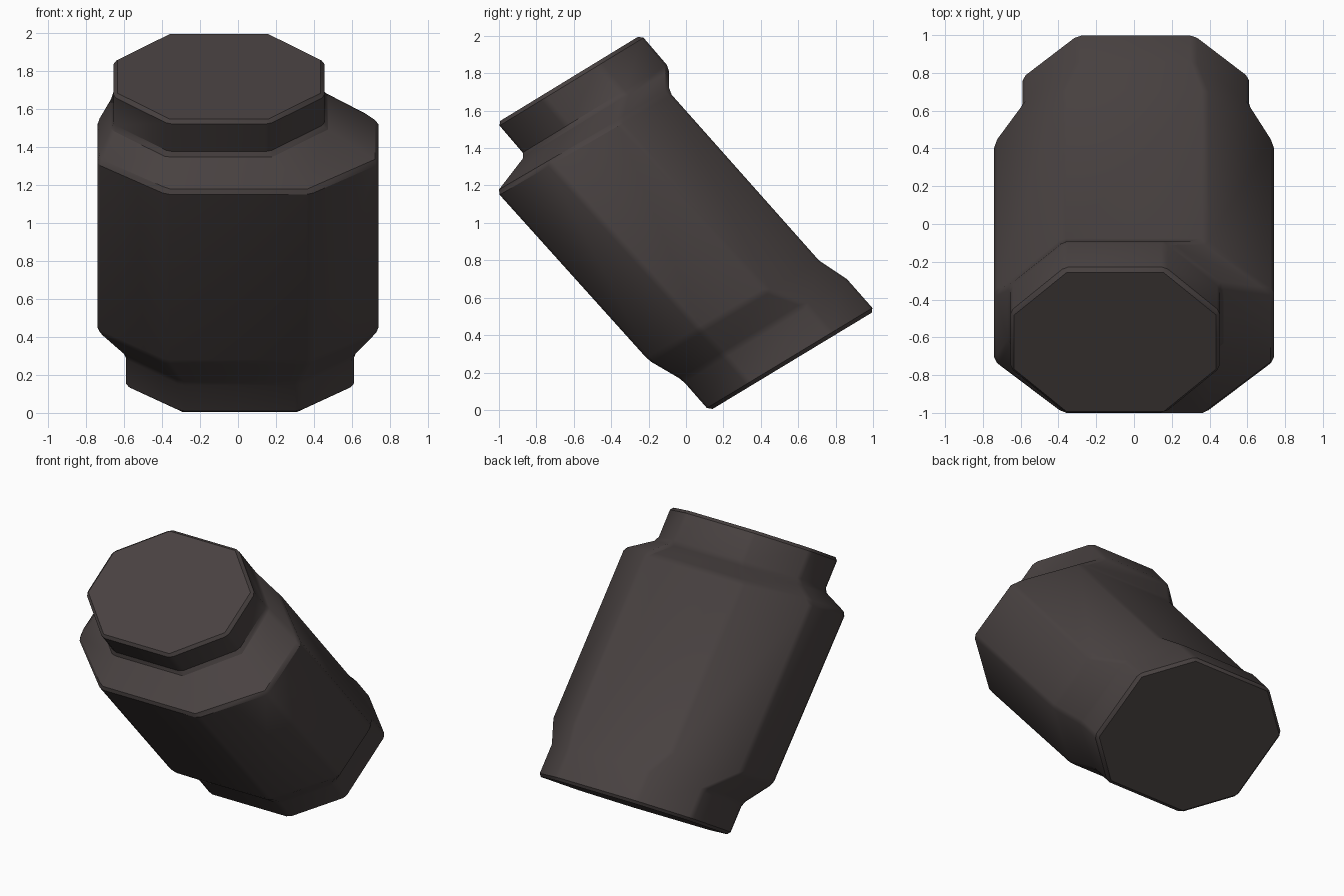
import bpy, bmesh, math

# Remove the default cube
cube = bpy.data.objects.get("Cube")
if cube:
    bpy.data.objects.remove(cube)

# Single dark material
charcoal = bpy.data.materials.new("charcoal brown")
charcoal.use_nodes = True
colour = (0.066, 0.054, 0.053, 1)
charcoal.diffuse_color = colour
charcoal.node_tree.nodes["Principled BSDF"].inputs["Base Color"].default_value = colour


def octagon(bm, cx, hx, flat, front, back, side):
    """Stretched octagon in the tilted plane through the front and back (y, z) points."""
    corners = [(-flat, -1), (flat, -1), (hx, -side), (hx, side),
               (flat, 1), (-flat, 1), (-hx, side), (-hx, -side)]
    ring = []
    for x, v in corners:
        t = (v + 1) / 2
        y = front[0] + (back[0] - front[0]) * t
        z = front[1] + (back[1] - front[1]) * t
        ring.append(bm.verts.new((cx + x, y, z)))
    return ring


# Rings from base to top: centre x, half width, flat half width, front, back, side ratio
rings = [
    (0.01, 0.60, 0.31, (0.125, -0.005), (1.01, 0.53), 0.50),   # base
    (0.01, 0.60, 0.31, (-0.02, 0.16), (0.86, 0.70), 0.50),     # lower step
    (0.00, 0.74, 0.38, (-0.20, 0.265), (0.71, 0.80), 0.40),    # body bottom
    (0.00, 0.74, 0.38, (-1.01, 1.165), (-0.09, 1.70), 0.41),   # shoulder
    (-0.10, 0.555, 0.265, (-0.86, 1.36), (-0.09, 1.83), 0.39), # neck
    (-0.10, 0.555, 0.265, (-1.01, 1.535), (-0.24, 2.005), 0.39),  # cap
]

# Loft the sheared body through the rings
bm = bmesh.new()
loops = [octagon(bm, *r) for r in rings]
for low, high in zip(loops, loops[1:]):
    for i in range(8):
        j = (i + 1) % 8
        bm.faces.new((low[i], low[j], high[j], high[i]))
bm.faces.new(loops[0][::-1])
bm.faces.new(loops[-1])
bmesh.ops.recalc_face_normals(bm, faces=bm.faces)
mesh = bpy.data.meshes.new("slanted_body")
bm.to_mesh(mesh)
bm.free()
mesh.materials.append(charcoal)
body = bpy.data.objects.new("slanted_body", mesh)
bpy.context.collection.objects.link(body)

# Narrow chamfers on every edge, softened by smooth shading
bevel = body.modifiers.new("chamfer", "BEVEL")
bevel.width = 0.02
bevel.segments = 1
bevel.limit_method = "ANGLE"
bevel.angle_limit = math.radians(15)
bevel.harden_normals = False
bpy.context.view_layer.objects.active = body
body.select_set(True)
bpy.ops.object.modifier_apply(modifier=bevel.name)
bpy.ops.object.shade_smooth_by_angle(angle=math.radians(30))
